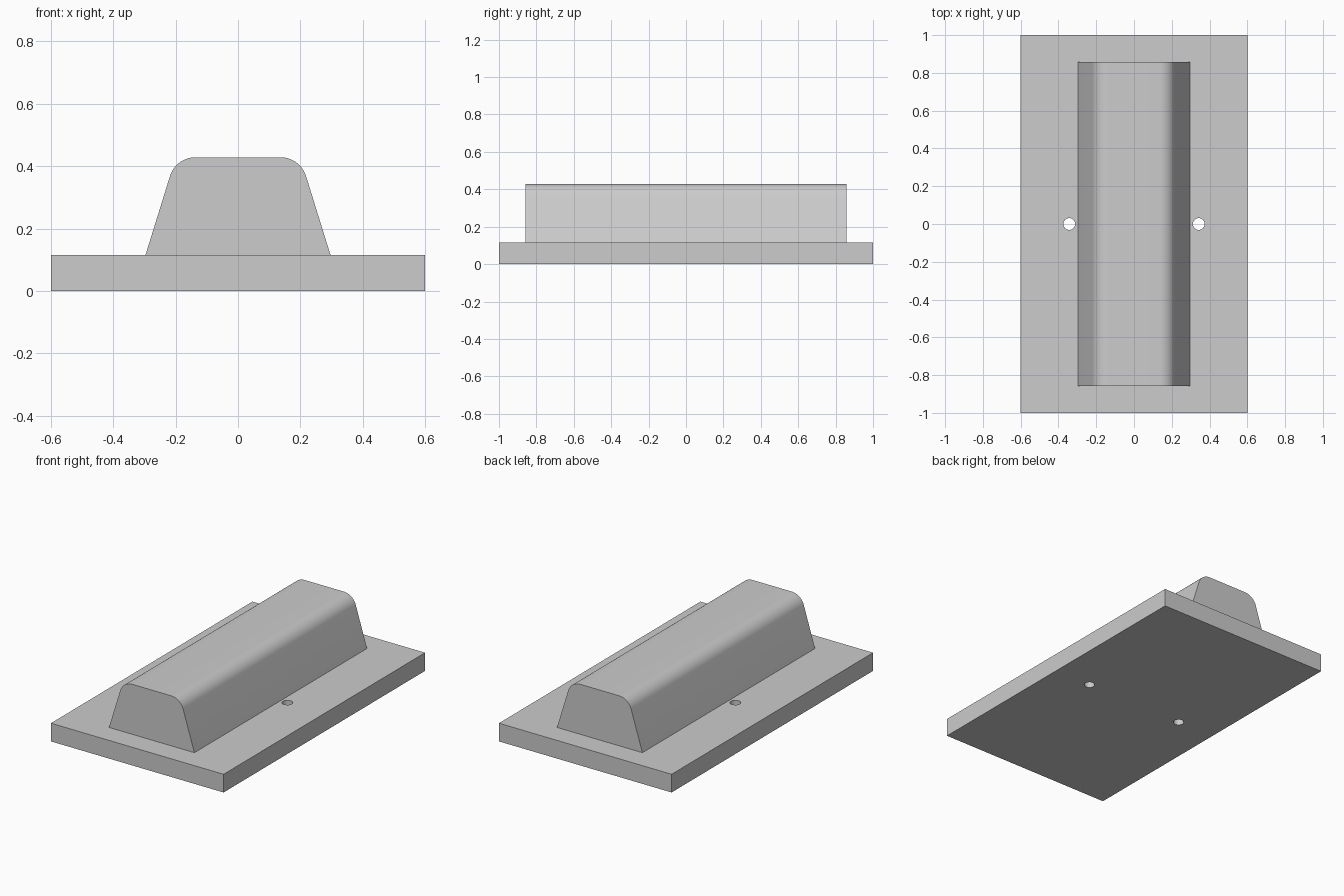
import bpy, bmesh, math
from mathutils import Vector

if "Cube" in bpy.data.objects:
    bpy.data.objects.remove(bpy.data.objects["Cube"])

BASE_H, TOP = 0.1143, 0.4286

grey = bpy.data.materials.new("light grey")
grey.diffuse_color = (0.604, 0.604, 0.604, 1)
grey.use_nodes = True
grey.node_tree.nodes["Principled BSDF"].inputs["Base Color"].default_value = grey.diffuse_color


def add_object(name, bm, mat=None):
    bmesh.ops.recalc_face_normals(bm, faces=bm.faces)
    mesh = bpy.data.meshes.new(name)
    bm.to_mesh(mesh)
    bm.free()
    obj = bpy.data.objects.new(name, mesh)
    bpy.context.collection.objects.link(obj)
    if mat:
        mesh.materials.append(mat)
    return obj


def shade(obj):
    bpy.ops.object.select_all(action='DESELECT')
    obj.select_set(True)
    bpy.context.view_layer.objects.active = obj
    bpy.ops.object.shade_smooth_by_angle(angle=math.radians(30))


# Flat base plate
bm = bmesh.new()
bmesh.ops.create_cube(bm, size=1)
bmesh.ops.scale(bm, vec=(1.2, 2.0, BASE_H), verts=bm.verts)
bmesh.ops.translate(bm, vec=(0, 0, BASE_H / 2), verts=bm.verts)
base = add_object("base_plate", bm, grey)

# Two through holes beside the ridge
bm = bmesh.new()
for x in (-0.343, 0.343):
    hole = bmesh.ops.create_cone(bm, cap_ends=True, segments=32,
                                 radius1=0.031, radius2=0.031, depth=0.4)
    bmesh.ops.translate(bm, vec=(x, 0, BASE_H / 2), verts=hole["verts"])
cutter = add_object("hole_cutter", bm, grey)
cutter.hide_render = True
cutter.hide_set(True)
cut = base.modifiers.new("holes", 'BOOLEAN')
cut.operation, cut.object, cut.solver = 'DIFFERENCE', cutter, 'EXACT'
bpy.context.view_layer.objects.active = base
base.select_set(True)
bpy.ops.object.modifier_apply(modifier=cut.name)
bpy.data.objects.remove(cutter)
shade(base)

# Tapered ridge: half profile with a rounded shoulder, mirrored and extruded
foot, corner, radius = Vector((0.297, BASE_H)), Vector((0.1995, TOP)), 0.0857
slope = math.atan2(TOP - BASE_H, foot.x - corner.x)
centre = Vector((corner.x - radius * math.tan(slope / 2), TOP - radius))
start, steps = math.pi / 2 - slope, 12
right = [foot]
for i in range(steps + 1):
    a = start + slope * i / steps
    right.append(centre + radius * Vector((math.cos(a), math.sin(a))))
profile = right + [Vector((-p.x, p.y)) for p in reversed(right)]

bm = bmesh.new()
end = bm.faces.new([bm.verts.new((p.x, -0.857, p.y)) for p in profile])
ext = bmesh.ops.extrude_face_region(bm, geom=[end], use_keep_orig=True)
moved = [v for v in ext["geom"] if isinstance(v, bmesh.types.BMVert)]
bmesh.ops.translate(bm, vec=(0, 1.714, 0), verts=moved)
shade(add_object("ridge", bm, grey))
